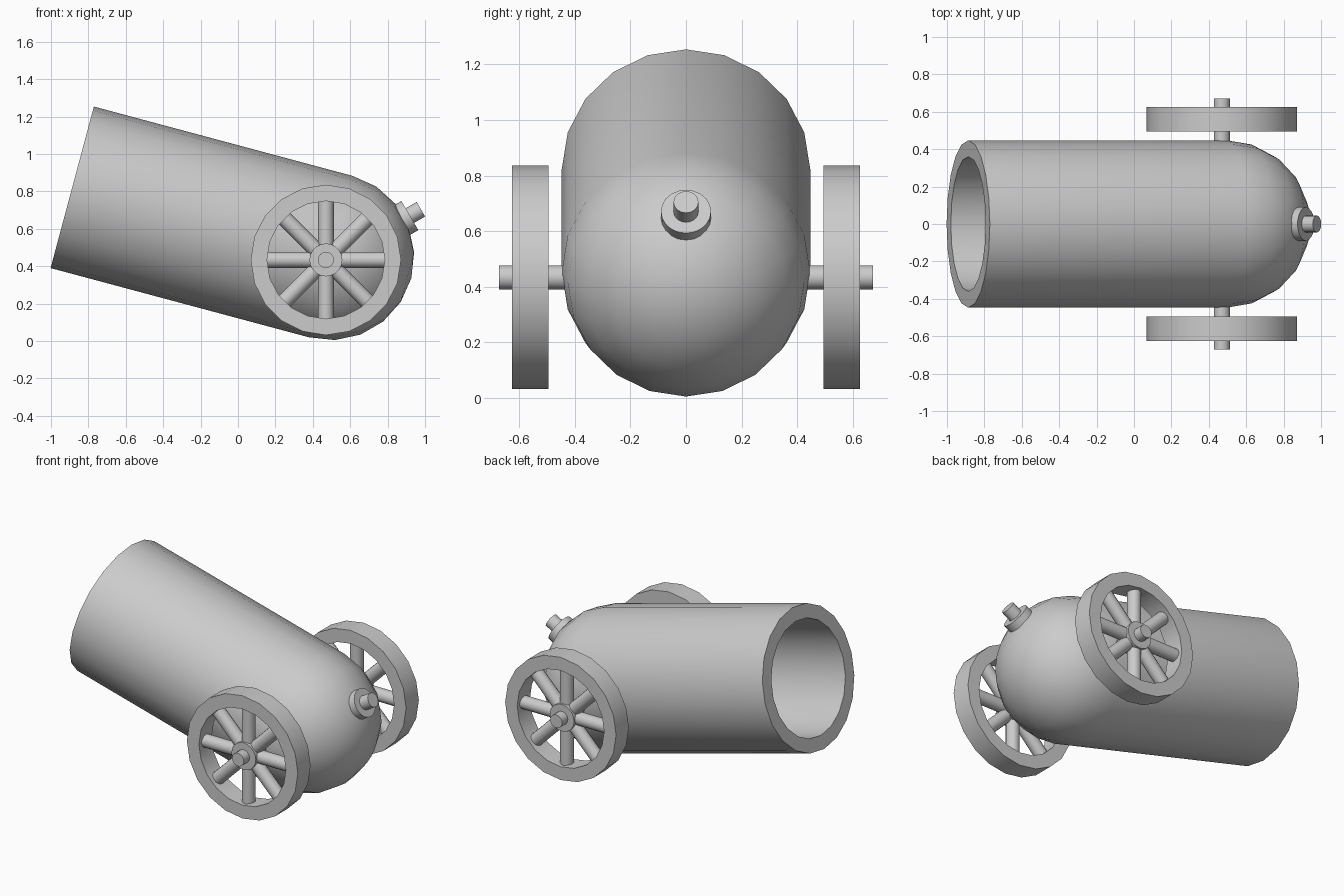
import bpy, bmesh, math
from mathutils import Matrix, Vector

cube = bpy.data.objects.get("Cube")
if cube:
    bpy.data.objects.remove(cube, do_unlink=True)

grey = bpy.data.materials.new("plain_grey")
grey.use_nodes = True
colour = (0.6, 0.6, 0.6, 1)
grey.diffuse_color = colour
grey.node_tree.nodes["Principled BSDF"].inputs["Base Color"].default_value = colour


def lathe(name, profile, sides, base, axis, closed=False):
    """Spin (radius, height) points around an axis starting at base."""
    bm = bmesh.new()
    verts = [bm.verts.new((r, 0, h)) for r, h in profile]
    pairs = list(zip(verts, verts[1:]))
    if closed:
        pairs.append((verts[-1], verts[0]))
    edges = [bm.edges.new(p) for p in pairs]
    bmesh.ops.spin(bm, geom=verts + edges, cent=(0, 0, 0), axis=(0, 0, 1),
                   angle=math.tau, steps=sides, use_merge=False)
    bmesh.ops.remove_doubles(bm, verts=bm.verts[:], dist=0.0005)
    bmesh.ops.recalc_face_normals(bm, faces=bm.faces[:])
    for f in bm.faces:
        f.smooth = True
    for e in bm.edges:
        e.smooth = e.calc_face_angle(0) < math.radians(35)
    # Local x stays in the side plane so facets line up with the vertical
    z = Vector(axis).normalized()
    y = Vector((0, 1, 0)) if abs(z.y) < 0.5 else Vector((0, 0, 1))
    x = y.cross(z)
    turn = Matrix((x, y, z)).transposed().to_4x4()
    bm.transform(Matrix.Translation(base) @ turn)
    mesh = bpy.data.meshes.new(name)
    bm.to_mesh(mesh)
    bm.free()
    mesh.materials.append(grey)
    obj = bpy.data.objects.new(name, mesh)
    bpy.context.collection.objects.link(obj)
    return obj


def rod(name, radius, start, end, sides=16):
    start, end = Vector(start), Vector(end)
    length = (end - start).length
    return lathe(name, [(0, 0), (radius, 0), (radius, length), (0, length)],
                 sides, start, end - start)


# Barrel: hollow tube with a domed breech, tilted up at the muzzle
R, BORE, LENGTH = 0.447, 0.36, 1.43
tilt = math.radians(15)
barrel_axis = Vector((math.cos(tilt), 0, -math.sin(tilt)))
breech = Vector((0.495, 0, 0.452))


def dome(radius):
    steps = [math.radians(18 * i) for i in range(6)]
    return [(radius * math.cos(a), LENGTH + radius * math.sin(a)) for a in steps]


outer = [(R, 0)] + dome(R)
inner = [(BORE, 0)] + dome(BORE)
lathe("barrel", inner[::-1] + outer, 20, breech - barrel_axis * LENGTH, barrel_axis)

# Fuse collar and fuse stub on the breech
fuse_axis = Vector((math.cos(math.radians(30)), 0, 0.5))
tip = Vector((0.978, 0, 0.705))
rod("fuse_collar", 0.09, tip - fuse_axis * 0.15, tip - fuse_axis * 0.068, 20)
rod("fuse", 0.045, tip - fuse_axis * 0.15, tip)

# Axle
AX, AZ = 0.47, 0.434
rod("axle", 0.043, (AX, -0.672, AZ), (AX, 0.672, AZ))

# Wheels: rim, hub and eight spokes on each side
for side, s in (("left_wheel", -1), ("right_wheel", 1)):
    mid = Vector((AX, s * 0.56, AZ))
    half = Vector((0, 0.066, 0))
    rim = [(0.315, 0), (0.402, 0), (0.402, 0.132), (0.315, 0.132)]
    lathe(side + "_rim", rim, 20, mid - half, (0, 1, 0), closed=True)
    rod(side + "_hub", 0.088, mid - half * 0.8, mid + half * 0.8, 20)
    for i in range(8):
        a = i * math.tau / 8
        out = Vector((math.cos(a), 0, math.sin(a)))
        rod(f"{side}_spoke_{i + 1}", 0.042, mid + out * 0.05, mid + out * 0.33)
